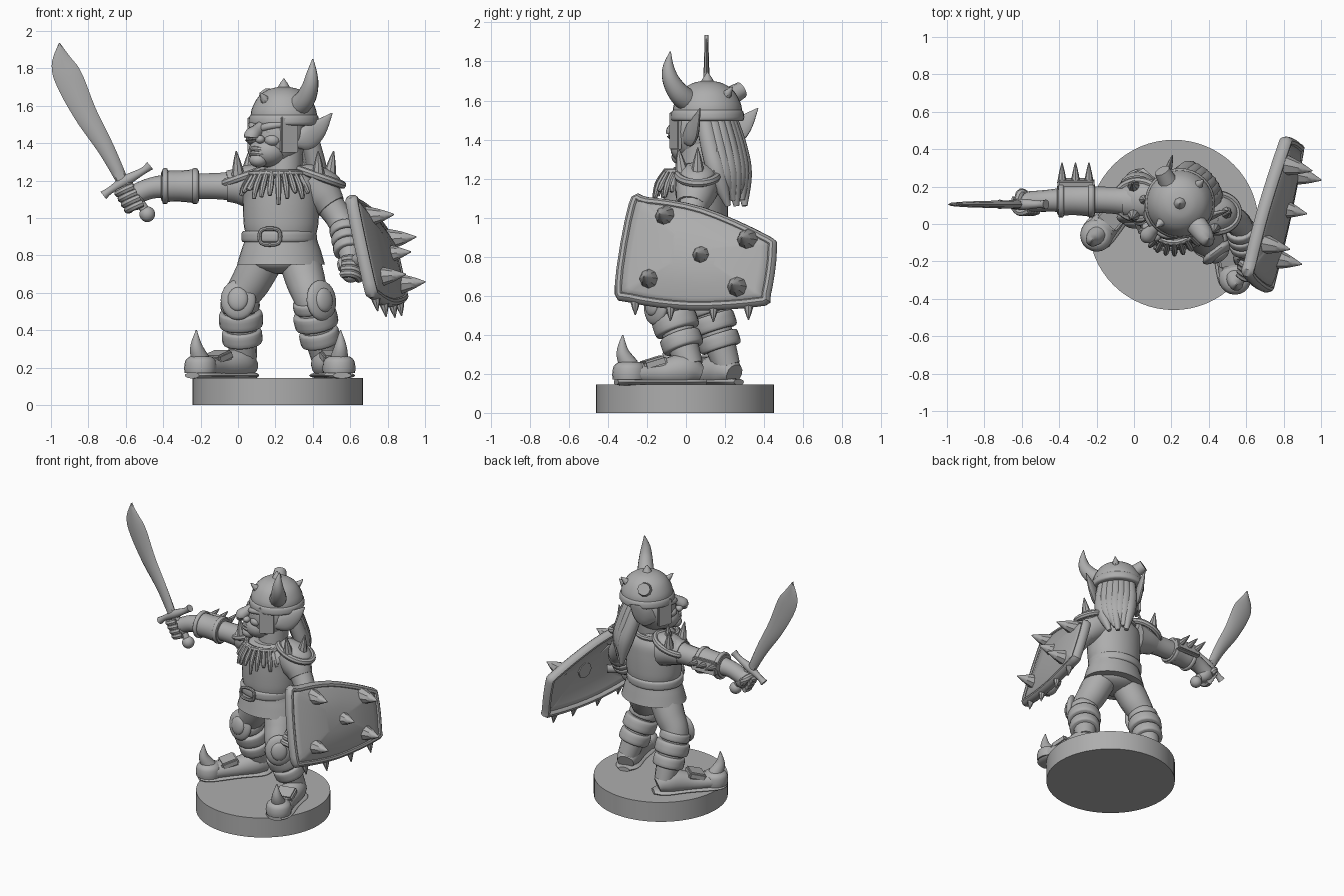
import bpy, bmesh, math
from mathutils import Vector, Matrix

if "Cube" in bpy.data.objects:
    bpy.data.objects.remove(bpy.data.objects["Cube"], do_unlink=True)

mat = bpy.data.materials.new("plain_grey")
mat.use_nodes = True
GREY = (0.42, 0.42, 0.42, 1)
mat.diffuse_color = GREY
mat.node_tree.nodes["Principled BSDF"].inputs["Base Color"].default_value = GREY
V = Vector
made = []


def finish(name, bm):
    bmesh.ops.recalc_face_normals(bm, faces=bm.faces)
    me = bpy.data.meshes.new(name)
    bm.to_mesh(me)
    bm.free()
    me.materials.append(mat)
    ob = bpy.data.objects.new(name, me)
    bpy.context.collection.objects.link(ob)
    made.append(ob)
    return ob


def spline(st, n, closed=False):
    """Smooth curve through stations of any dimension."""
    m, out = len(st), []
    get = (lambda i: st[i % m]) if closed else (lambda i: st[min(max(i, 0), m - 1)])
    for i in range(m if closed else m - 1):
        a, b, c, d = (get(i + k) for k in (-1, 0, 1, 2))
        for k in range(n):
            t = k / n
            out.append(b + (c - a) * (t / 2) + (a * 2 - b * 5 + c * 4 - d) * (t * t / 2)
                       + (b * 3 - a - c * 3 + d) * (t ** 3 / 2))
    return out if closed else out + [st[-1]]


def tube(name, pts, radii, sides=14, n=5, closed=False, ref=None):
    """Loft an oval section along a path; a radius may be (side, up)."""
    if not isinstance(radii, list):
        radii = [radii] * len(pts)
    pairs = [r if isinstance(r, tuple) else (r, r) for r in radii]
    st = spline([V((*p, *r)) for p, r in zip(pts, pairs)], n, closed)
    m = len(st)
    if ref is None:
        span = V(pts[-1]) - V(pts[0])
        ref = V((0, -1, 0)) if abs(span.z) > 0.8 * span.length else V((0, 0, 1))
    bm, rings = bmesh.new(), []
    for i, s in enumerate(st):
        nxt = st[(i + 1) % m] if closed else st[min(i + 1, m - 1)]
        prv = st[i - 1] if closed else st[max(i - 1, 0)]
        t = (V(nxt[:3]) - V(prv[:3])).normalized()
        u = V(ref).cross(t).normalized()
        v = t.cross(u)
        ring = []
        for k in range(sides):
            a = math.tau * k / sides
            ring.append(bm.verts.new(V(s[:3]) + u * math.cos(a) * max(s[3], 0.002)
                                     + v * math.sin(a) * max(s[4], 0.002)))
        rings.append(ring)
    for i in range(m if closed else m - 1):
        p, q = rings[i], rings[(i + 1) % m]
        for k in range(sides):
            j = (k + 1) % sides
            bm.faces.new((p[k], p[j], q[j], q[k]))
    if not closed:
        bm.faces.new(rings[0])
        bm.faces.new(rings[-1])
    return finish(name, bm)


def place(loc, axis, scale):
    q = V(axis).to_track_quat('Z', 'Y')
    return Matrix.LocRotScale(V(loc), q, V(scale))


def ball(name, loc, scale, axis=(0, 0, 1)):
    bm = bmesh.new()
    bmesh.ops.create_uvsphere(bm, u_segments=20, v_segments=12, radius=1, matrix=place(loc, axis, scale))
    return finish(name, bm)


def box(name, loc, size, axis=(0, 0, 1)):
    bm = bmesh.new()
    bmesh.ops.create_cube(bm, size=1, matrix=place(loc, axis, size))
    bmesh.ops.bevel(bm, geom=bm.edges[:], offset=min(size) * 0.2, segments=2, affect='EDGES')
    return finish(name, bm)


def spike(name, base, direction, length, r, sides=8):
    d = V(direction).normalized() * length
    b = V(base)
    return tube(name, [b, b + d * 0.5, b + d], [r, r * 0.62, 0.003], sides, 3)


def band(name, a, b, r, thick=0.012):
    """Short cuff with rounded lips around a limb."""
    a, b = V(a), V(b)
    p = [a, a.lerp(b, 0.15), a.lerp(b, 0.85), b]
    return tube(name, p, [r, r + thick, r + thick, r], 20, 3)


def fist(name, c, grip, out):
    c, g, o = V(c), V(grip).normalized(), V(out).normalized()
    ball(name + "_palm", c, (0.058, 0.058, 0.072), g)
    s = g.cross(o)
    for k in range(4):
        p = c + g * (0.034 * (k - 1.5))
        tube(f"{name}_finger_{k}", [p + s * 0.05, p + s * 0.035 + o * 0.045, p + o * 0.062 - s * 0.01,
                                    p - s * 0.05 + o * 0.03], 0.021, 8, 4, ref=g)
    tube(name + "_thumb", [c - s * 0.05, c - s * 0.055 + g * 0.05, c + g * 0.07 + o * 0.045], [0.024, 0.024, 0.016], 8)


# round base
bm = bmesh.new()
bmesh.ops.create_cone(bm, cap_ends=True, segments=64, radius1=0.455, radius2=0.455, depth=0.145,
                      matrix=Matrix.Translation((0.212, -0.005, 0.0725)))
finish("base", bm)

# tunic, belt and neck
tube("tunic", [(0.23, 0.05, z) for z in (0.75, 0.82, 0.9, 0.97, 1.1, 1.19, 1.26)],
     [(0.235, 0.19), (0.215, 0.175), (0.19, 0.16), (0.2, 0.165), (0.205, 0.165), (0.205, 0.155), (0.11, 0.11)], 32)
tube("belt", [(0.22, 0.05, z) for z in (0.87, 0.88, 0.92, 0.93)],
     [(0.19, 0.165), (0.2, 0.175), (0.2, 0.175), (0.19, 0.165)], 32, 3)
tube("buckle", [(0.17 + x, -0.13, 0.9 + z) for x, z in ((-.045, -.035), (.045, -.035), (.045, .035), (-.045, .035))],
     0.011, 8, 4, True, (0, 1, 0))
ball("pelvis", (0.23, 0.05, 0.77), (0.18, 0.14, 0.07))
tube("neck", [(0.24, 0.06, 1.18), (0.25, 0.08, 1.38)], 0.1)

# tooth necklace
for k in range(13):
    a = math.radians(188 + k * 14)
    d = V((math.cos(a), math.sin(a), 0))
    c = V((0.21, 0.03, 0))
    drop = 0.02 * (k % 3) + 0.05 * abs(d.x)
    tube(f"necklace_tooth_{k}", [c + d * 0.13 + V((0, 0, 1.245)), c + d * 0.175 + V((0, 0, 1.17)),
                                 c + d * 0.195 + V((0, 0, 1.07 + drop))], [0.013, 0.017, 0.01], 8, 3)
tube("necklace_cord", [(0.21 + 0.14 * math.cos(a), 0.04 + 0.14 * math.sin(a), 1.235)
                       for a in (math.tau * k / 12 for k in range(12))], 0.018, 8, 3, True, (0, 0, 1))

# legs: hip, knee, ankle, toe, knee pad direction
legs = {"right": ((0.13, 0.07, 0.77), (0.01, 0.11, 0.55), (0.03, 0.21, 0.24), (-0.2, -0.06, 0.2), (-0.1, -1, 0.15)),
        "left": ((0.33, 0.03, 0.77), (0.395, -0.085, 0.55), (0.465, 0.02, 0.24), (0.54, -0.29, 0.2), (0.6, -0.8, 0.1))}
for side, (hip, knee, ankle, toe, face) in legs.items():
    hip, knee, ankle, toe, face = map(V, (hip, knee, ankle, toe, face))
    tube(side + "_leg", [hip, hip.lerp(knee, 0.5), knee, knee.lerp(ankle, 0.5), ankle], [0.11, 0.105, 0.09, 0.085, 0.07])
    for k, (s, e, r) in enumerate(((-0.04, 0.14, 0.092), (0.17, 0.43, 0.105), (0.48, 0.72, 0.095))):
        band(f"{side}_greave_{k}", knee.lerp(ankle, s), knee.lerp(ankle, e), r)
    pad = knee + face.normalized() * 0.085
    ball(side + "_knee_pad", pad, (0.095, 0.11, 0.035), face)
    ball(side + "_knee_boss", pad + face.normalized() * 0.025, (0.055, 0.065, 0.025), face)
    f = (toe - ankle)
    f.z = 0
    f.normalize()
    heel = V((ankle.x, ankle.y, 0.2)) - f * 0.05
    tube(side + "_boot", [heel, heel + f * 0.08 + V((0, 0, 0.02)), heel.lerp(toe, 0.6), toe, toe + f * 0.06],
         [(0.06, 0.05), (0.082, 0.085), (0.07, 0.065), (0.08, 0.055), (0.05, 0.035)])
    mid = heel.lerp(toe, 0.5)
    tube(side + "_sole", [V((p.x, p.y, 0.158)) for p in (heel - f * 0.03, heel + f * 0.04, mid, toe, toe + f * 0.07)],
         [(0.04, 0.016), (0.085, 0.018), (0.08, 0.018), (0.09, 0.018), (0.05, 0.016)])
    tube(side + "_toe_guard", [toe + V((0, 0, z)) for z in (-0.03, 0.0, 0.04, 0.06)], [0.085, 0.088, 0.08, 0.055], 20, 3)
    tube(side + "_toe_spike", [toe + V((0, 0, 0.04)), toe + f * 0.035 + V((0, 0, 0.11)), toe + f * 0.035 + V((0, 0, 0.2))],
         [0.05, 0.034, 0.003])
    box(side + "_instep_plate", heel.lerp(toe, 0.66) + V((0, 0, 0.055)), (0.13, 0.12, 0.05), f * 0.3 + V((0, 0, 1)))

# sword arm
shoulder, elbow, wrist = V((0.05, 0.12, 1.17)), V((-0.2, 0.13, 1.17)), V((-0.46, 0.125, 1.16))
tube("right_arm", [shoulder, shoulder.lerp(elbow, 0.5), elbow, (-0.33, 0.13, 1.17), wrist, (-0.56, 0.12, 1.12)],
     [0.1, 0.075, 0.07, 0.07, 0.058, 0.055])
tube("right_sleeve", [(0.09, 0.11, 1.16), (0.01, 0.12, 1.17), (-0.06, 0.12, 1.17)], [0.12, 0.1, 0.085])
tube("right_bracer", [(x, 0.13, 1.17) for x in (-0.41, -0.4, -0.31, -0.22, -0.21)], [0.068, 0.083, 0.083, 0.09, 0.072], 20, 3)
for x in (-0.39, -0.23):
    band("right_bracer_lip", (x - 0.015, 0.13, 1.17), (x + 0.015, 0.13, 1.17), 0.083)
box("right_bracer_plate", (-0.31, 0.22, 1.18), (0.2, 0.09, 0.04), (0, 1, 0.2))
for k in range(3):
    spike(f"right_bracer_spike_{k}", (-0.385 + 0.072 * k, 0.22, 1.19), (0, 1, 0.2), 0.11, 0.026)
fist("right_hand", (-0.56, 0.115, 1.11), (-0.5, 0, 0.86), (-0.8, -0.5, -0.3))

# curved sword: spine points with half widths
blade = [(-.605, 1.17, .03), (-.70, 1.36, .044), (-.815, 1.555, .062), (-.9, 1.735, .075), (-.94, 1.83, .058), (-.955, 1.935, .003)]
tube("sword_blade", [(x, 0.105, z) for x, z, w in blade],
     [(w, 0.024 - 0.003 * i) for i, (x, z, w) in enumerate(blade)], 8, 6, ref=(0, -1, 0))
tube("sword_guard", [(-0.72, 0.105, 1.12), (-0.68, 0.105, 1.15), (-0.6, 0.105, 1.2), (-0.51, 0.105, 1.25), (-0.47, 0.105, 1.28)],
     [0.026, 0.02, 0.03, 0.02, 0.026], 10)
tube("sword_grip", [(-0.6, 0.105, 1.2), (-0.49, 0.105, 1.03)], 0.025, 10)
ball("sword_pommel", (-0.485, 0.105, 1.02), (0.042, 0.042, 0.042))

# shield arm
tube("left_arm", [(0.4, 0.06, 1.16), (0.49, 0.04, 1.07), (0.56, 0.0, 0.96), (0.59, -0.09, 0.86), (0.6, -0.16, 0.77)],
     [0.1, 0.078, 0.07, 0.068, 0.05])
tube("left_sleeve", [(0.38, 0.06, 1.18), (0.46, 0.045, 1.11), (0.5, 0.03, 1.06)], [0.12, 0.1, 0.08])
for k in range(3):
    a, b = V((0.567, -0.02, 0.95)), V((0.595, -0.13, 0.81))
    band(f"left_bracer_{k}", a.lerp(b, k / 3), a.lerp(b, k / 3 + 0.29), 0.068)
fist("left_hand", (0.605, -0.2, 0.72), (0.1, 0.6, 0.75), (0.1, -0.8, 0.3))

# shoulder guards with spikes
for side, c, tilt, spots in (("right", (0.025, 0.13, 1.22), (-0.35, 0, 1), ((0.0, 0.05), (0.0, 0.2), (0.05, 0.13))),
                             ("left", (0.435, 0.06, 1.22), (0.35, 0, 1), ((0.43, -0.02), (0.49, 0.06), (0.44, 0.14)))):
    ball(side + "_shoulder_guard", c, (0.095, 0.125, 0.055), tilt)
    m = place(c, tilt, (1, 1, 1))
    tube(side + "_shoulder_rim", [m @ V((0.1 * math.cos(t), 0.13 * math.sin(t), 0))
                                  for t in (math.tau * k / 12 for k in range(12))], 0.022, 8, 3, True, tilt)
    for k, (x, y) in enumerate(spots):
        spike(f"{side}_shoulder_spike_{k}", (x, y, 1.23), ((x - c[0]) * 3, (y - c[1]) * 2, 1), 0.13, 0.035)


# head turned toward its right
def H(fwd, lft, z):
    return V((0.245 - 0.707 * fwd + 0.707 * lft, 0.11 - 0.707 * fwd - 0.707 * lft, z))


look = H(1, 0, 0) - H(0, 0, 0)
ball("skull", H(0.05, 0, 1.44), (0.15, 0.15, 0.17))
ball("jaw", H(0.12, 0, 1.355), (0.105, 0.105, 0.085))
ball("chin", H(0.19, 0, 1.31), (0.05, 0.05, 0.04))
tube("nose", [H(0.16, 0, 1.5), H(0.2, 0, 1.47), H(0.245, 0, 1.435), H(0.24, 0, 1.405)], [0.025, 0.033, 0.042, 0.02], 12)
for s, side in ((1, "left"), (-1, "right")):
    tube(side + "_brow", [H(0.185, 0.01 * s, 1.475), H(0.175, 0.06 * s, 1.49), H(0.13, 0.11 * s, 1.5)], 0.02, 10)
    ball(side + "_eye", H(0.165, 0.055 * s, 1.462), (0.022, 0.022, 0.018))
    ball(side + "_cheek", H(0.15, 0.065 * s, 1.415), (0.045, 0.045, 0.035))
    ball(side + "_nostril", H(0.215, 0.035 * s, 1.42), (0.026, 0.026, 0.022))
    tube(side + "_ear", [H(0.03, 0.12 * s, 1.41), H(-0.03, 0.15 * s, 1.43), H(-0.09, 0.175 * s, 1.48), H(-0.155, 0.21 * s, 1.56)],
         [(0.025, 0.04), (0.024, 0.065), (0.018, 0.05), (0.003, 0.003)])
    box(side + "_cheek_flap", H(0.095, 0.135 * s, 1.445), (0.1, 0.19, 0.025), H(0.35, s, 0) - H(0, 0, 0))
for z in (1.37, 1.347):
    tube("lip", [H(0.17, -0.07, z - 0.015), H(0.225, 0, z), H(0.17, 0.07, z - 0.015)], 0.014, 8)

# hair
for k in range(7):
    s = (k - 3) / 3
    tube(f"hair_lock_{k}", [H(-0.1 + 0.03 * s * s, 0.09 * s, 1.5), H(-0.15 + 0.03 * s * s, 0.1 * s, 1.36),
                            H(-0.185 + 0.02 * s * s, 0.09 * s, 1.22), H(-0.19, 0.06 * s - 0.02, 1.06 + 0.03 * (k % 3))],
         [0.045, 0.05, 0.05, 0.015], 10)

# helmet, horns
dome = [(0.178, 1.525), (0.172, 1.58), (0.138, 1.645), (0.085, 1.685), (0.03, 1.7)]
tube("helmet", [H(0, 0, z) for r, z in dome], [r for r, z in dome], 32)
tube("helmet_brim", [H(0, 0, z) for z in (1.495, 1.505, 1.54, 1.555)], [0.175, 0.188, 0.185, 0.172], 32, 3)
spike("helmet_top_spike", H(0, 0, 1.67), (0, 0, 1), 0.075, 0.045)
spike("helmet_front_spike", H(0.13, 0, 1.62), look + V((0, 0, 1)), 0.07, 0.03)
spike("helmet_back_spike", H(-0.13, 0, 1.62), V((0, 0, 1)) - look, 0.07, 0.03)
tube("whole_horn", [(0.30, 0.035, 1.58), (0.355, -0.03, 1.63), (0.385, -0.075, 1.7), (0.395, -0.09, 1.77), (0.4, -0.08, 1.85)],
     [0.06, 0.056, 0.045, 0.03, 0.003], ref=(0.7, 0.7, 0))
tube("broken_horn", [(0.2, 0.19, 1.6), (0.15, 0.285, 1.655)], [0.055, 0.043], 10)

# shield
N = V((1, -0.21, 0.25)).normalized()


def S(y, z, off=0.0):
    return V((0.61 + 0.21 * (y + 0.24) - 0.25 * (z - 1.1), y, z)) + N * off


corners = [(-.27, 1.06), (-.2, 1.08), (.08, 1.03), (.40, .89), (.44, .83), (.41, .61), (.37, .57), (.03, .55), (-.28, .59), (-.34, .65)]
outline = spline([V(c) for c in corners], 4, True)
mid = V((0.05, 0.81))
bm = bmesh.new()
rings = []
for s in (1.0, 0.85, 0.6, 0.3):
    rings.append([bm.verts.new(S(*mid.lerp(p, s), 0.06 * (1 - s * s))) for p in outline])
for p, q in zip(rings, rings[1:]):
    for k in range(len(p)):
        bm.faces.new((p[k - 1], p[k], q[k], q[k - 1]))
bm.faces.new(rings[-1])
solid = finish("shield_board", bm).modifiers.new("thickness", 'SOLIDIFY')
solid.thickness, solid.offset = 0.04, 0
tube("shield_rim", [S(*p) for p in outline], (0.026, 0.035), 10, 1, True, N)
for k, (y, z) in enumerate(((-.1, 1.0), (.32, .88), (.09, .8), (-.18, .68), (.27, .64))):
    spike(f"shield_spike_{k}", S(y, z, 0.02), N + V((0, 0, -0.15)), 0.155, 0.058)
for k, (y, z) in enumerate(((-.26, .59), (-.08, .56), (.14, .555), (.32, .565))):
    spike(f"shield_edge_spike_{k}", S(y, z), (0.15, 0, -1), 0.09, 0.03)
tube("shield_strap", [S(-0.3, 0.8), S(-0.22, 0.78, -0.09), S(-0.1, 0.76)], (0.015, 0.03), 8)

# smooth shading with crisp edges
bpy.ops.object.select_all(action='DESELECT')
for ob in made:
    ob.select_set(True)
bpy.context.view_layer.objects.active = made[0]
bpy.ops.object.shade_smooth_by_angle(angle=math.radians(42))
